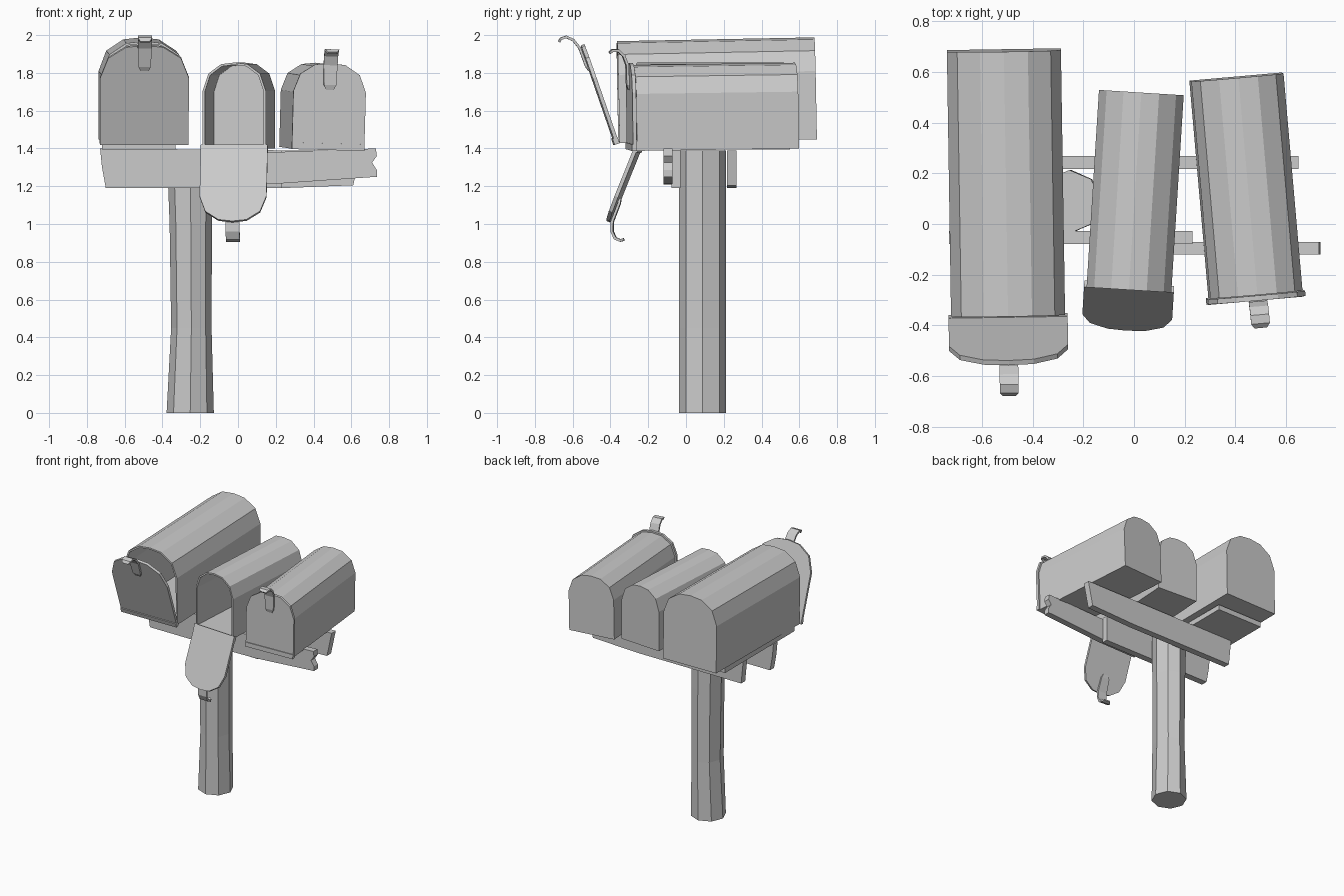
import bpy, bmesh
from math import radians, sin, cos, pi
from mathutils import Matrix, Vector

if "Cube" in bpy.data.objects:
    bpy.data.objects.remove(bpy.data.objects["Cube"])

# half arch, normalised to half-width 1 and height 1
HALF = [(1, 0), (1, .67), (.82, .87), (.42, .98), (0, 1)]


def arch(w, h, inset=0.0):
    pts = HALF + [(-x, z) for x, z in HALF[-2::-1]]
    hw = w / 2 - inset
    return [(x * hw, inset + z * (h - 2 * inset)) for x, z in pts]


def finish(name, bm, mat=Matrix()):
    bmesh.ops.recalc_face_normals(bm, faces=bm.faces)
    bm.transform(mat)
    me = bpy.data.meshes.new(name)
    bm.to_mesh(me)
    bm.free()
    ob = bpy.data.objects.new(name, me)
    bpy.context.collection.objects.link(ob)
    return ob


def loft(name, rings, mat=Matrix(), caps=True):
    """Skin a series of equal-length point rings and cap both ends."""
    bm = bmesh.new()
    vr = [[bm.verts.new(p) for p in r] for r in rings]
    n = len(vr[0])
    for a, b in zip(vr, vr[1:]):
        for i in range(n):
            j = (i + 1) % n
            bm.faces.new((a[i], a[j], b[j], b[i]))
    if caps:
        bm.faces.new(vr[0])
        bm.faces.new(vr[-1])
    return finish(name, bm, mat)


def prism(name, poly, y0, y1, mat=Matrix()):
    return loft(name, [[(x, y, z) for x, z in poly] for y in (y0, y1)], mat)


def rot(deg, axis):
    return Matrix.Rotation(radians(deg), 4, axis)


def latch(name, h, mat):
    """Curled strip handle near the top of a door."""
    path = [(-.022, h - .14), (-.03, h - .115), (-.032, h - .01), (-.05, h + .04),
            (-.08, h + .068), (-.11, h + .068), (-.125, h + .055)]
    widths = [.02, .033, .037, .037, .037, .037, .025]
    rings = []
    for i, (y, z) in enumerate(path):
        a = Vector(path[max(i - 1, 0)])
        b = Vector(path[min(i + 1, len(path) - 1)])
        t = (b - a).normalized() * .007
        w = widths[i]
        rings.append([(-w, y - t.y, z + t.x), (w, y - t.y, z + t.x),
                      (w, y + t.y, z - t.x), (-w, y + t.y, z - t.x)])
    loft(name, rings, mat)


def mailbox(name, front, yaw, pitch, roll, w, h, length, door_angle, hinge, door_h):
    base = Matrix.Translation(front) @ rot(yaw, 'Z') @ rot(pitch, 'X') @ rot(roll, 'Y')
    # hollow shell: outer back, outer front, inner front, inner back
    t = .012
    rings = [[(x, y, z) for x, z in arch(w, h, i)]
             for y, i in ((length, 0), (0, 0), (0, t), (length - t, t))]
    loft(name + "_shell", rings, base)
    # hinged door with a bottom strip and latch
    dm = base @ Matrix.Translation((0, 0, hinge)) @ rot(door_angle, 'X')
    dw = w + .02
    prism(name + "_door", arch(dw, door_h), -.022, -.002, dm)
    prism(name + "_hinge_strip", [(-dw / 2, 0), (dw / 2, 0), (dw / 2, .035), (-dw / 2, .035)],
          -.028, -.0, dm)
    latch(name + "_latch", door_h, dm)


mailbox("large_mailbox", (-.497, -.355, 1.428), .9, 1.1, 0, .45, .54, 1.045, 18, 0, .555)
mailbox("middle_mailbox", (-.02, -.26, 1.40), -3.6, 0, 0, .335, .455, .78, 158, .02, .435)
mailbox("right_mailbox", (.475, -.275, 1.392), 5, .8, 1.5, .365, .45, .86, 0, 0, .46)

# tapered octagonal post
post = []
for z, rx, cx in ((0, .125, -.253), (.45, .107, -.247), (1.0, .112, -.25), (1.39, .122, -.255)):
    post.append([(cx + rx * cos(i * pi / 4), .088 + .125 * sin(i * pi / 4), z) for i in range(8)])
loft("post", post)

# support planks with rough ends
prism("front_left_plank", [(-.73, 1.40), (-.72, 1.30), (-.70, 1.19), (.23, 1.19), (.23, 1.39)],
      -.078, -.028)
prism("front_right_plank", [(-.10, 1.37), (-.10, 1.21), (.23, 1.215), (.735, 1.25), (.735, 1.285),
                            (.71, 1.325), (.735, 1.36), (.73, 1.40), (.6, 1.395)], -.12, -.072)
prism("back_plank", [(-.68, 1.39), (-.66, 1.19), (.23, 1.19), (.61, 1.205), (.65, 1.39)],
      .218, .268)

# spacer board under the large mailbox
prism("spacer_board", [(-.72, 1.395), (-.33, 1.395), (-.33, 1.435), (-.72, 1.435)], -.30, .55)
